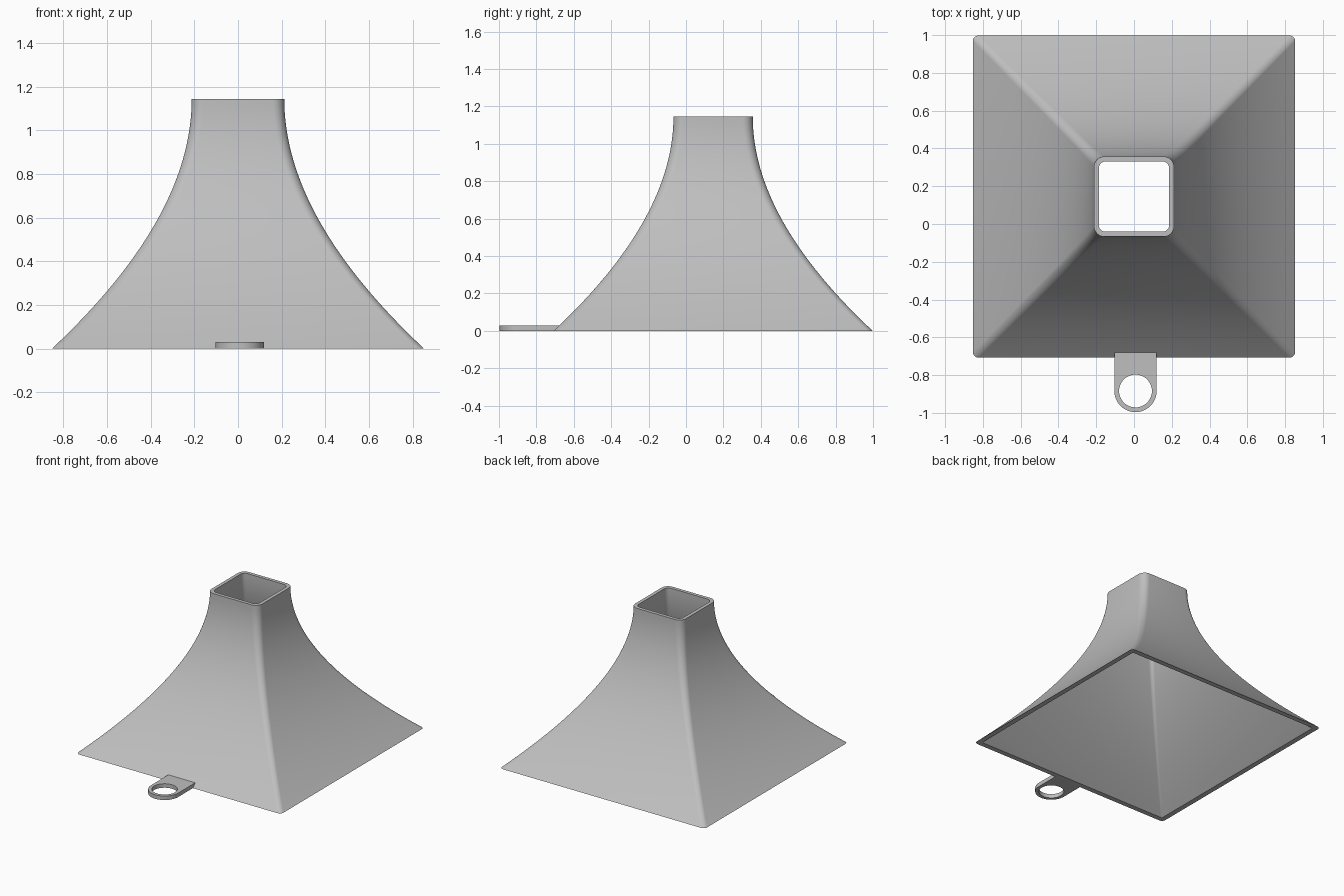
import bpy, bmesh, math

if "Cube" in bpy.data.objects:
    bpy.data.objects.remove(bpy.data.objects["Cube"])

CY = 0.145            # centre of the hood in y
HEIGHT = 1.145
BASE, NECK = 0.853, 0.212
WALL = 0.026

steel = bpy.data.materials.new("light grey")
steel.diffuse_color = (0.52, 0.52, 0.52, 1)
steel.use_nodes = True
steel.node_tree.nodes["Principled BSDF"].inputs["Base Color"].default_value = steel.diffuse_color


def finish(name, bm):
    bmesh.ops.recalc_face_normals(bm, faces=bm.faces[:])
    mesh = bpy.data.meshes.new(name)
    bm.to_mesh(mesh)
    bm.free()
    mesh.materials.append(steel)
    ob = bpy.data.objects.new(name, mesh)
    bpy.context.collection.objects.link(ob)
    bpy.ops.object.select_all(action='DESELECT')
    ob.select_set(True)
    bpy.context.view_layer.objects.active = ob
    bpy.ops.object.shade_smooth_by_angle(angle=math.radians(30))
    return ob


def rounded_square(bm, half, radius, z, seg=8):
    ring = []
    for q in range(4):
        mid = math.pi / 4 + q * math.pi / 2
        cx = math.copysign(half - radius, math.cos(mid))
        cy = math.copysign(half - radius, math.sin(mid))
        for i in range(seg + 1):
            a = (q + i / seg) * math.pi / 2
            ring.append(bm.verts.new((cx + radius * math.cos(a),
                                      CY + cy + radius * math.sin(a), z)))
    return ring


def bridge(bm, a, b):
    n = len(a)
    for i in range(n):
        j = (i + 1) % n
        bm.faces.new((a[i], a[j], b[j], b[i]))


# Flared hood: curved outer skin, rims and inner skin
bm = bmesh.new()
STEPS = 32
CTRL = 0.60           # height of the flare's control point
outer, inner = [], []
for k in range(STEPS + 1):
    t = k / STEPS
    half = NECK + (BASE - NECK) * (1 - t) ** 2
    z = 2 * t * (1 - t) * CTRL + t * t * HEIGHT
    dx = 2 * (1 - t) * (BASE - NECK)
    dz = 2 * (1 - t) * CTRL + 2 * t * (HEIGHT - CTRL)
    gap = WALL * math.hypot(dx, dz) / dz     # horizontal wall width
    radius = 0.03 + 0.025 * t
    outer.append(rounded_square(bm, half, radius, z))
    inner.append(rounded_square(bm, half - gap, radius - 0.02, z))
loop = outer + inner[::-1]
for a, b in zip(loop, loop[1:] + loop[:1]):
    bridge(bm, a, b)
finish("flared_hood", bm)

# Hanging tab: round-ended plate with a hole
bm = bmesh.new()
TX, TY, R, HOLE, BACK, THICK, N = 0.008, -0.884, 0.112, 0.087, -0.68, 0.03, 48
rim, hole = [], []
for i in range(N):
    a = 2 * math.pi * i / N
    c, s = math.cos(a), math.sin(a)
    if s > 1e-6:      # straight sides and square back end
        k = min(R / max(abs(c), 1e-6), (BACK - TY) / s)
    else:
        k = R
    rim.append((TX + k * c, TY + k * s))
    hole.append((TX + HOLE * c, TY + HOLE * s))
# snap the nearest points to the square corners
for sx in (-1, 1):
    corner = (TX + sx * R, BACK)
    i = min(range(N), key=lambda n: math.dist(rim[n], corner))
    rim[i] = corner
rings = [[bm.verts.new((x, y, z)) for x, y in pts]
         for pts, z in ((rim, 0), (rim, THICK), (hole, THICK), (hole, 0))]
for a, b in zip(rings, rings[1:] + rings[:1]):
    bridge(bm, a, b)
finish("hanging_tab", bm)
